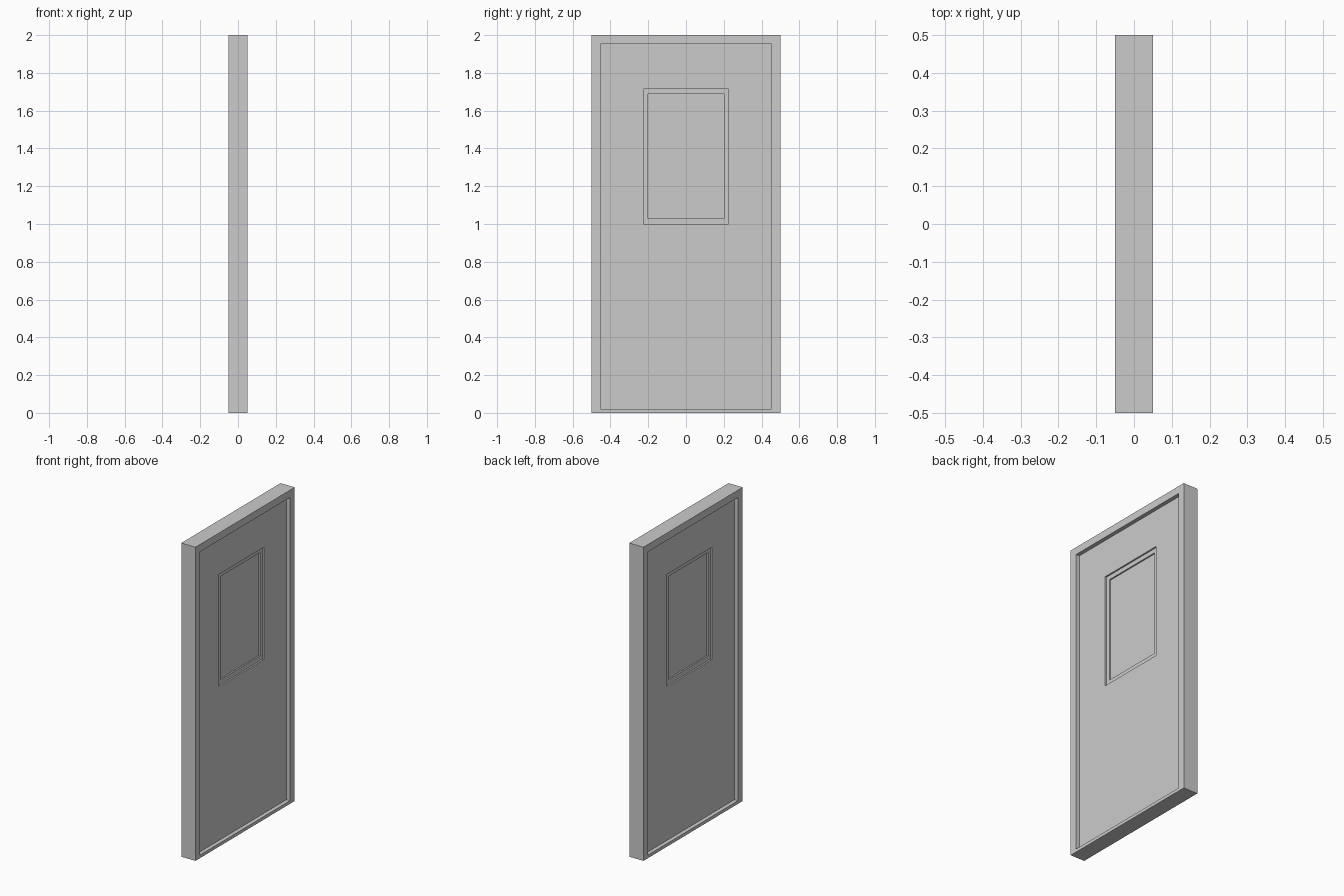
import bpy, bmesh

if "Cube" in bpy.data.objects:
    bpy.data.objects.remove(bpy.data.objects["Cube"])


def make_object(name, bm):
    bmesh.ops.recalc_face_normals(bm, faces=bm.faces)
    mesh = bpy.data.meshes.new(name)
    bm.to_mesh(mesh)
    bm.free()
    obj = bpy.data.objects.new(name, mesh)
    bpy.context.collection.objects.link(obj)
    return obj


def rect_loop(bm, x, half_w, z0, z1):
    return [bm.verts.new((x, y, z)) for y, z in
            ((-half_w, z0), (half_w, z0), (half_w, z1), (-half_w, z1))]


def ring(name, half_depth, outer, inner):
    """Rectangular surround; outer and inner are (half width, bottom, top)."""
    bm = bmesh.new()
    d = half_depth
    loops = [rect_loop(bm, x, *r) for x, r in
             ((d, outer), (d, inner), (-d, inner), (-d, outer))]
    for k in range(4):
        a, b = loops[k], loops[(k + 1) % 4]
        for i in range(4):
            j = (i + 1) % 4
            bm.faces.new((a[i], a[j], b[j], b[i]))
    return make_object(name, bm)


def panel(name, half_depth, rect):
    bm = bmesh.new()
    a = rect_loop(bm, half_depth, *rect)
    b = rect_loop(bm, -half_depth, *rect)
    bm.faces.new(a)
    bm.faces.new(b)
    for i in range(4):
        j = (i + 1) % 4
        bm.faces.new((a[i], a[j], b[j], b[i]))
    return make_object(name, bm)


# Nested rectangles: half width, bottom, top
outside = (0.5, 0.0, 2.0)
doorway = (0.453, 0.02, 1.953)
window_hole = (0.226, 1.0, 1.716)
glass_edge = (0.2, 1.03, 1.689)

# Each part steps further in, the same on both sides
ring("door_frame", 0.05, outside, doorway)
ring("door_leaf", 0.025, doorway, window_hole)
ring("window_frame", 0.015, window_hole, glass_edge)
panel("window_pane", 0.006, glass_edge)
